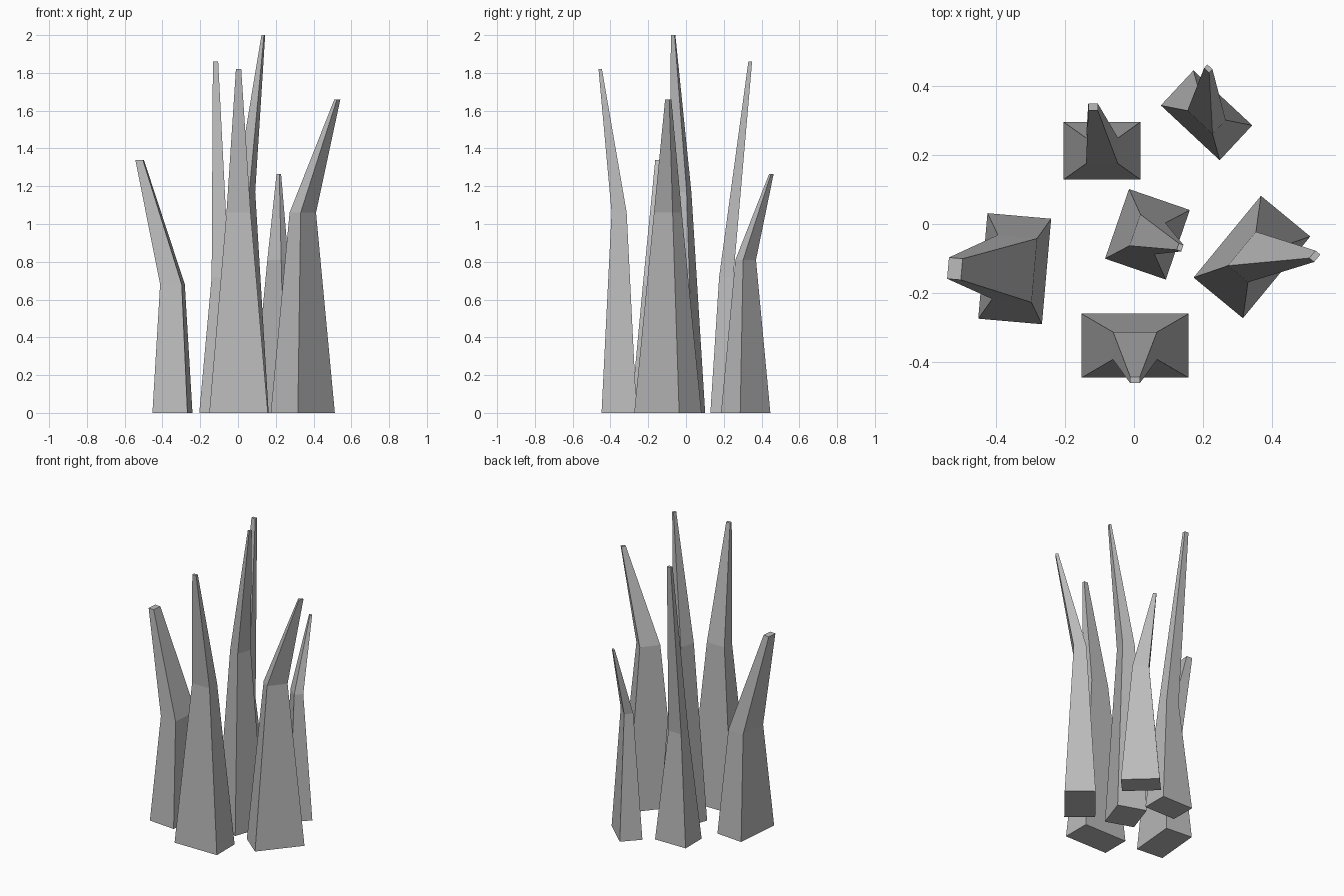
import bpy, bmesh
from math import radians
from mathutils import Matrix, Vector

cube = bpy.data.objects.get("Cube")
if cube:
    bpy.data.objects.remove(cube, do_unlink=True)

# One plain stone grey for everything
stone = bpy.data.materials.new("stone grey")
stone.use_nodes = True
grey = (0.5, 0.5, 0.5, 1.0)
stone.diffuse_color = grey
stone.node_tree.nodes["Principled BSDF"].inputs["Base Color"].default_value = grey


def make_spike(name, angle, root, base, bend_z, bend, tip_at, tip):
    """Four-sided tapering spike: upright lower half, leaning upper half.
    base, bend and tip are the (width, depth) of each section."""
    turn = Matrix.Rotation(radians(angle), 3, 'Z')
    sections = [
        (Vector((*root, 0)), base),
        (Vector((*root, bend_z)), bend),
        (Vector(tip_at), tip),
    ]
    bm = bmesh.new()
    rings = []
    for centre, (w, d) in sections:
        corners = ((-w, -d), (w, -d), (w, d), (-w, d))
        rings.append([bm.verts.new(centre + turn @ Vector((x / 2, y / 2, 0)))
                      for x, y in corners])
    for low, high in zip(rings, rings[1:]):
        for i in range(4):
            j = (i + 1) % 4
            bm.faces.new((low[i], low[j], high[j], high[i]))
    bm.faces.new(rings[0][::-1])
    bm.faces.new(rings[-1])
    mesh = bpy.data.meshes.new(name)
    bm.to_mesh(mesh)
    bm.free()
    mesh.materials.append(stone)
    bpy.context.collection.objects.link(bpy.data.objects.new(name, mesh))


# Cluster of six spikes
make_spike("front_spike", 0, (0.003, -0.354), (0.31, 0.186),
           1.06, (0.128, 0.08), (0.003, -0.454, 1.82), (0.028, 0.018))
make_spike("back_right_spike", 0, (-0.093, 0.213), (0.224, 0.168),
           0.72, (0.093, 0.075), (-0.119, 0.34, 1.86), (0.028, 0.02))
make_spike("right_spike", -5, (-0.347, -0.13), (0.186, 0.308),
           0.68, (0.115, 0.187), (-0.521, -0.13, 1.34), (0.04, 0.062))
make_spike("centre_spike", -19, (0.039, -0.03), (0.187, 0.214),
           1.17, (0.077, 0.097), (0.134, -0.068, 2.0), (0.014, 0.02))
make_spike("left_spike", -39.5, (0.343, -0.096), (0.186, 0.308),
           1.06, (0.076, 0.128), (0.526, -0.094, 1.66), (0.018, 0.028))
make_spike("back_left_spike", -43, (0.211, 0.316), (0.234, 0.139),
           0.81, (0.1, 0.056), (0.216, 0.452, 1.265), (0.02, 0.014))
